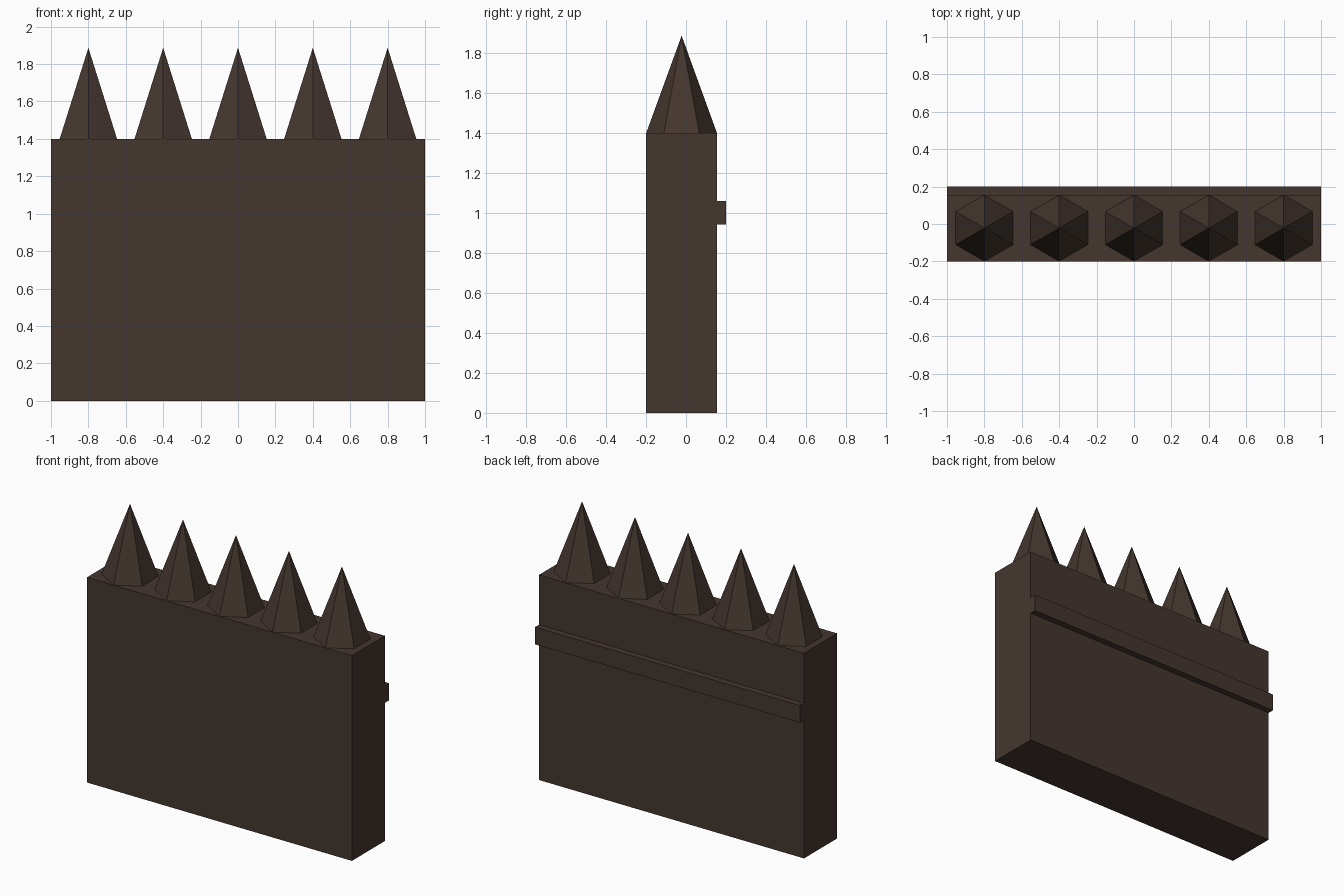
import bpy

if "Cube" in bpy.data.objects:
    bpy.data.objects.remove(bpy.data.objects["Cube"])

# One dark wood colour for everything
wood = bpy.data.materials.new("dark wood")
wood.diffuse_color = (0.058, 0.037, 0.028, 1.0)
wood.use_nodes = True
wood.node_tree.nodes["Principled BSDF"].inputs["Base Color"].default_value = wood.diffuse_color


def finish(name):
    obj = bpy.context.object
    obj.name = name
    obj.data.materials.append(wood)
    return obj


def box(name, lo, hi):
    centre = [(a + b) / 2 for a, b in zip(lo, hi)]
    bpy.ops.mesh.primitive_cube_add(size=1, location=centre)
    obj = finish(name)
    obj.scale = [b - a for a, b in zip(lo, hi)]
    bpy.ops.object.transform_apply(location=False, rotation=False, scale=True)
    return obj


# Wall slab and the rail along its back
box("wall", (-1, -0.2, 0), (1, 0.156, 1.4))
box("back_rail", (-1, 0.156, 0.943), (1, 0.2, 1.06))

# Five six-sided spikes with a corner facing front and back
SPIKE_HEIGHT = 0.487
for i in range(5):
    bpy.ops.mesh.primitive_cone_add(
        vertices=6, radius1=0.177, radius2=0, depth=SPIKE_HEIGHT,
        location=(-0.8 + 0.4 * i, -0.022, 1.4 + SPIKE_HEIGHT / 2))
    finish(f"spike_{i + 1}")
